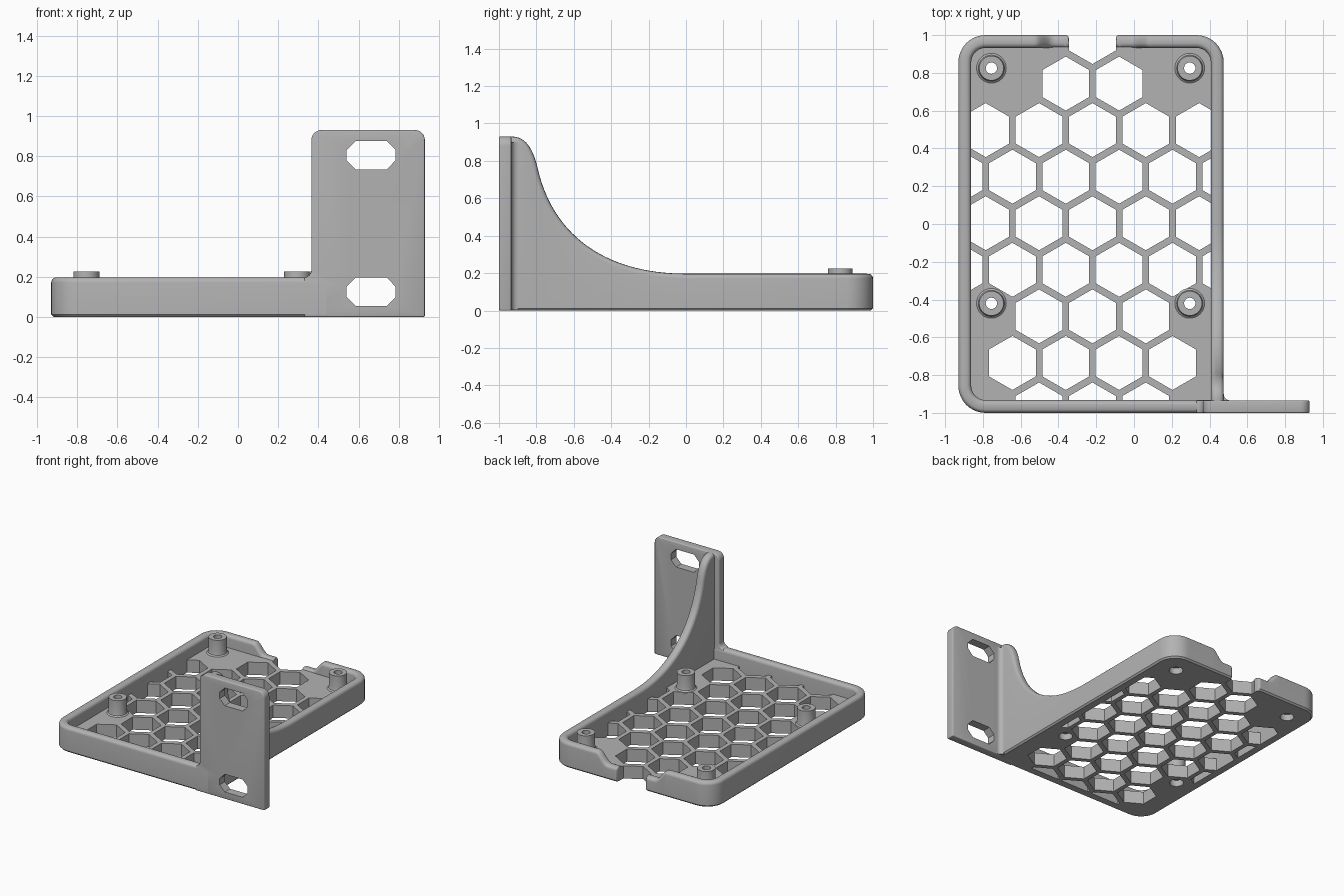
import bpy, bmesh, math
from mathutils import Vector

if "Cube" in bpy.data.objects:
    bpy.data.objects.remove(bpy.data.objects["Cube"])

grey = bpy.data.materials.new("grey_plastic")
grey.use_nodes = True
grey.diffuse_color = (0.45, 0.45, 0.45, 1)
grey.node_tree.nodes["Principled BSDF"].inputs["Base Color"].default_value = (0.45, 0.45, 0.45, 1)

WALL_H, HALF, ROUND, END_ROUND = 0.197, 0.034, 0.026, 0.016
LEFT, RIGHT, FRONT, BACK, CORNER = -0.896, 0.441, -0.966, 0.966, 0.11
FLOOR_H, LOW_H, PLATE_H = 0.1, 0.112, 0.93
parts = []


def make(name, bm, keep=True):
    bmesh.ops.recalc_face_normals(bm, faces=bm.faces)
    mesh = bpy.data.meshes.new(name)
    bm.to_mesh(mesh)
    bm.free()
    mesh.materials.append(grey)
    obj = bpy.data.objects.new(name, mesh)
    bpy.context.collection.objects.link(obj)
    if keep:
        parts.append(obj)
    else:
        obj.hide_render = True
    return obj


def prism(bm, outline, shift):
    """Extrude a closed outline of 3D points along shift."""
    face = bm.faces.new([bm.verts.new(p) for p in outline])
    ext = bmesh.ops.extrude_face_region(bm, geom=[face], use_keep_orig=True)
    moved = [g for g in ext["geom"] if isinstance(g, bmesh.types.BMVert)]
    bmesh.ops.translate(bm, verts=moved, vec=shift)


def arc(cx, cy, r, a0, a1, steps=8):
    angles = [math.radians(a0 + (a1 - a0) * i / steps) for i in range(steps + 1)]
    return [(cx + r * math.cos(a), cy + r * math.sin(a)) for a in angles]


def line(a, b, step=0.015):
    a, b = Vector(a), Vector(b)
    n = max(1, round((b - a).length / step))
    return [a.lerp(b, i / n) for i in range(n + 1)]


def bezier(a, b, c, d, n=20):
    return [Vector([(1-t)**3 * p + 3*(1-t)**2*t * q + 3*(1-t)*t*t * r + t**3 * s
                    for p, q, r, s in zip(a, b, c, d)])
            for t in [i / n for i in range(n + 1)]]


def cut(obj, cutter):
    mod = obj.modifiers.new("cut", "BOOLEAN")
    mod.operation, mod.solver, mod.object = "DIFFERENCE", "EXACT", cutter


def wall(name, path, end_x):
    """Round-topped wall along a path; dips and rounds off at the back notch."""
    pts = []
    for p in path:
        p = Vector(p)
        if pts and (p - pts[-1]).length < 1e-4:
            continue
        if p.y > BACK - 0.01:
            t = min(1, max(0, (abs(p.x - end_x) - 0.08) / 0.1))
            p.z = LOW_H + (WALL_H - LOW_H) * t * t * (3 - 2 * t)
        pts.append(p)
    bm = bmesh.new()
    rings = []
    for i, p in enumerate(pts):
        tan = (pts[min(i + 1, len(pts) - 1)] - pts[max(i - 1, 0)]).normalized()
        side = Vector((tan.y, -tan.x, 0)).normalized()
        up = side.cross(tan)
        d = abs(p.x - end_x) if p.y > BACK - 0.01 else 1
        e = END_ROUND - min(d, END_ROUND)
        outer = HALF - END_ROUND + math.sqrt(END_ROUND ** 2 - e * e)
        base = Vector((p.x, p.y, 0))
        ring = [base - side * HALF]
        for k in range(11):
            a = math.pi * (1 - k / 10)
            half = (outer - ROUND) if k > 5 else (ROUND - HALF)
            ring.append(p + side * (half + ROUND * math.cos(a)) - up * ROUND * (1 - math.sin(a)))
        ring.append(base + side * outer + Vector((0, 0, 0.012)))
        ring.append(base + side * (outer - 0.012))
        rings.append([bm.verts.new(v) for v in ring])
    for r0, r1 in zip(rings, rings[1:]):
        for j in range(len(r0)):
            k = (j + 1) % len(r0)
            bm.faces.new((r0[j], r0[k], r1[k], r1[j]))
    bm.faces.new(rings[0])
    bm.faces.new(rings[-1])
    return make(name, bm)


def flat(points):
    return [(x, y, WALL_H) for x, y in points]


# Right-hand wall, sweeping up into the tall gusset
NOTCH_L, NOTCH_R = -0.345, -0.095
tall = line((RIGHT, -0.985, PLATE_H), (RIGHT, -0.93, PLATE_H))
tall += bezier((RIGHT, -0.93, PLATE_H), (RIGHT, -0.86, PLATE_H), (RIGHT, -0.82, 0.87), (RIGHT, -0.795, 0.77), 12)
tall += bezier((RIGHT, -0.795, 0.77), (RIGHT, -0.72, 0.42), (RIGHT, -0.45, WALL_H), (RIGHT, 0, WALL_H), 32)
tall += flat(arc(RIGHT - CORNER, BACK - CORNER, CORNER, 0, 90))
tall += line((RIGHT - CORNER, BACK, WALL_H), (NOTCH_R + 0.016, BACK, WALL_H))
tall += line((NOTCH_R + 0.016, BACK, WALL_H), (NOTCH_R, BACK, WALL_H), 0.003)
wall("gusset_wall", tall, NOTCH_R)

# Wall around the other three sides
low = line((NOTCH_L, BACK, WALL_H), (NOTCH_L - 0.016, BACK, WALL_H), 0.003)
low += line((NOTCH_L - 0.016, BACK, WALL_H), (LEFT + CORNER, BACK, WALL_H))
low += flat(arc(LEFT + CORNER, BACK - CORNER, CORNER, 90, 180))
low += flat(arc(LEFT + CORNER, FRONT + CORNER, CORNER, 180, 270))
low += [(0.44, FRONT, WALL_H)]
wall("tray_wall", low, NOTCH_L)

# Floor with honeycomb openings
bm = bmesh.new()
x0, x1, y1 = LEFT + 0.02, RIGHT - 0.02, BACK - 0.02
prism(bm, [(x0, -y1, 0), (x1, -y1, 0), (x1, y1, 0), (x0, y1, 0)], (0, 0, FLOOR_H))
floor = make("tray_floor", bm)

bm = bmesh.new()
PITCH, ROW = 0.2825, 0.2465
spans = [(0, 0), (-1, 0), (-2, 2), (-3, 2), (-2, 2), (-3, 2), (-1, 1), (-2, 1), (-1, 1)]
for row, (first, last) in enumerate(spans):
    for k in range(first, last + 1):
        cx = -0.22 + PITCH * (k + 0.5 * (row % 2))
        hexagon = arc(cx, 0.99 - ROW * row, 0.143, 30, 330, 5)
        prism(bm, [(x, y, -0.1) for x, y in hexagon], (0, 0, 0.4))
bosses = [(x, y) for x in (-0.755, 0.295) for y in (0.825, -0.42)]
for x, y in bosses:
    ring = arc(x, y, 0.055, 0, 360, 32)[:-1]
    prism(bm, [(px, py, -0.1) for px, py in ring], (0, 0, 0.4))
honeycomb = make("honeycomb_cutter", bm, False)
cut(floor, honeycomb)

# Screw bosses, counterbored from below
for i, (x, y) in enumerate(bosses):
    bm = bmesh.new()
    profile = [(0.05, 0), (0.05, 0.05), (0.03, 0.05), (0.03, 0.225), (0.065, 0.225),
               (0.065, 0.125), (0.069, 0.108), (0.08, 0.099), (0.056, 0)]
    vs = [bm.verts.new((x + r, y, z)) for r, z in profile]
    es = [bm.edges.new((vs[j], vs[j - 1])) for j in range(len(vs))]
    bmesh.ops.spin(bm, geom=vs + es, cent=(x, y, 0), axis=(0, 0, 1),
                   angle=math.tau, steps=32, use_merge=True)
    bmesh.ops.remove_doubles(bm, verts=bm.verts, dist=1e-5)
    make(f"screw_boss_{i + 1}", bm)

# Mounting plate with rounded upper corners
bm = bmesh.new()
outline = [(0.93, 0), *arc(0.88, 0.88, 0.05, 0, 90), *arc(0.415, 0.88, 0.05, 90, 180),
           *arc(0.33, 0.232, 0.035, 0, -90), (0.33, 0)]
prism(bm, [(x, -1, z) for x, z in outline], (0, 0.066, 0))
plate = make("mounting_plate", bm)
bevel = plate.modifiers.new("soft_edges", "BEVEL")
bevel.width, bevel.segments, bevel.angle_limit = 0.014, 3, math.radians(50)

# Two eight-sided slots
bm = bmesh.new()
for z in (0.125, 0.805):
    corners = [(1, 0.025), (0.64, 0.07), (-0.64, 0.07), (-1, 0.025),
               (-1, -0.025), (-0.64, -0.07), (0.64, -0.07), (1, -0.025)]
    prism(bm, [(0.663 + 0.122 * u, -1.2, z + v) for u, v in corners], (0, 0.4, 0))
slots = make("slot_cutter", bm, False)
cut(plate, slots)

# Concave fillet where plate meets gusset
bm = bmesh.new()
fx, fy = RIGHT + HALF, -0.934
curve = arc(fx + 0.035, fy + 0.035, 0.035, 180, 270)
prism(bm, [(x, y, 0.004) for x, y in [(fx - 0.01, fy - 0.01), (fx - 0.01, fy + 0.035), *curve, (fx + 0.035, fy - 0.01)]],
      (0, 0, 0.894))
make("plate_fillet", bm)

# Apply cuts and shade
bpy.ops.object.select_all(action="DESELECT")
for obj in parts:
    obj.select_set(True)
bpy.context.view_layer.objects.active = floor
bpy.ops.object.convert(target="MESH")
bpy.ops.object.shade_smooth_by_angle(angle=math.radians(35))
for helper in (honeycomb, slots):
    bpy.data.objects.remove(helper)
